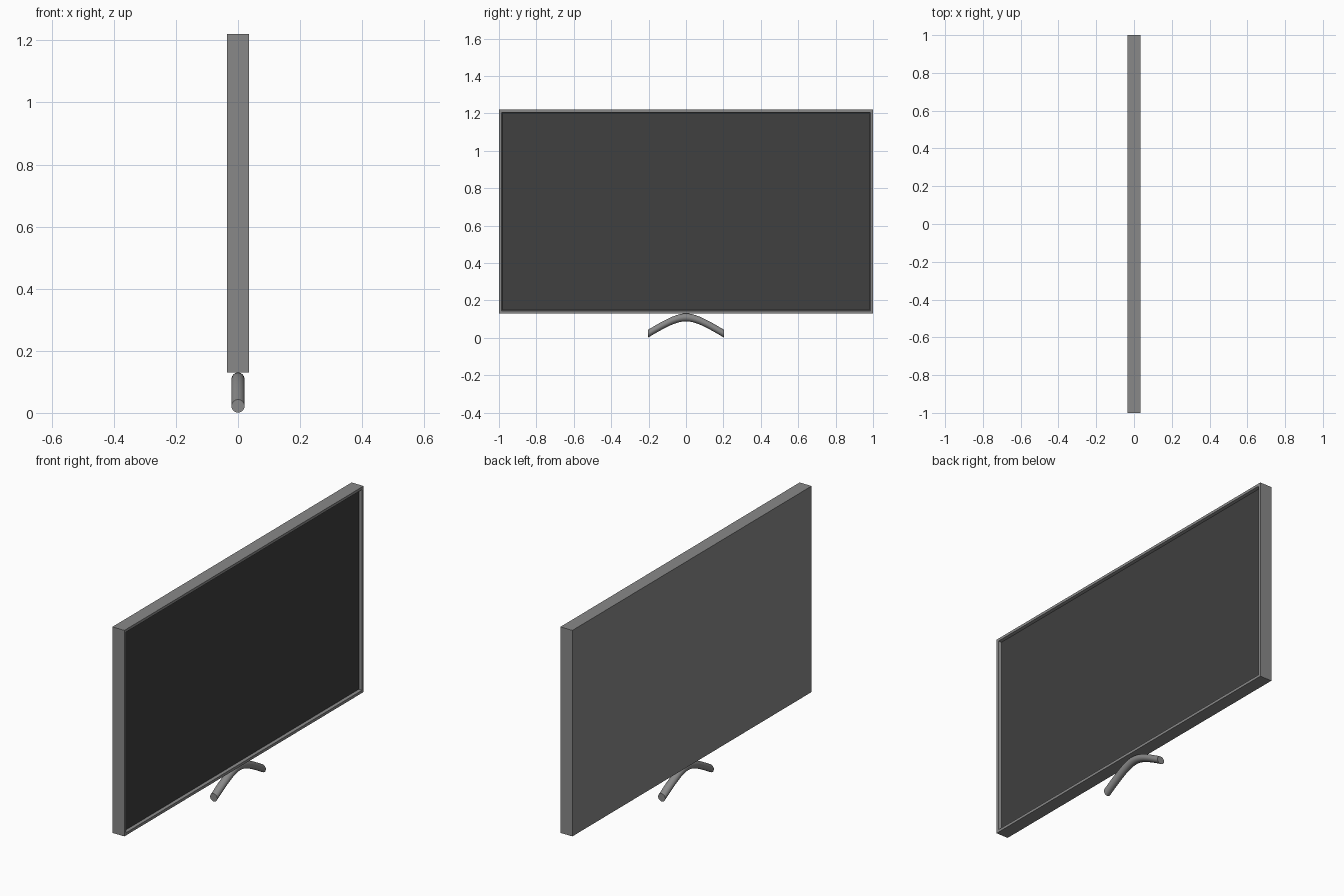
import bpy, bmesh, math

if "Cube" in bpy.data.objects:
    bpy.data.objects.remove(bpy.data.objects["Cube"])


def material(name, rgb):
    m = bpy.data.materials.new(name)
    m.diffuse_color = (*rgb, 1)
    m.use_nodes = True
    m.node_tree.nodes["Principled BSDF"].inputs["Base Color"].default_value = m.diffuse_color
    return m


grey = material("frame grey", (0.25, 0.25, 0.25))
dark = material("screen dark", (0.05, 0.05, 0.05))


def finish(bm, name, mats):
    bmesh.ops.recalc_face_normals(bm, faces=bm.faces)
    me = bpy.data.meshes.new(name)
    bm.to_mesh(me)
    bm.free()
    for m in mats:
        me.materials.append(m)
    ob = bpy.data.objects.new(name, me)
    bpy.context.collection.objects.link(ob)
    return ob


# Panel: a box whose +x face is inset for the bezel and sunk for the screen
X, Z0, Z1 = 0.035, 0.13, 1.22
bm = bmesh.new()
bmesh.ops.create_cube(bm, size=1)
for v in bm.verts:
    v.co.x *= 2 * X
    v.co.y *= 2
    v.co.z = Z0 + (v.co.z + 0.5) * (Z1 - Z0)
front = max(bm.faces, key=lambda f: f.calc_center_median().x)
bmesh.ops.inset_region(bm, faces=[front], thickness=0.02)
bmesh.ops.inset_region(bm, faces=[front], thickness=0.005)
for v in front.verts:
    v.co.x -= 0.015
front.material_index = 1
finish(bm, "screen_panel", [grey, dark])

# Stand: a round bar swept along a shallow arch, ends cut upright
R, SIDES, STEPS, HALF, RISE = 0.021, 24, 24, 0.203, 0.087
K = 0.09  # roundness of the crown


def arch(y):
    drop = (math.hypot(y, K) - K) / (math.hypot(HALF, K) - K)
    return Z0 - R - RISE * drop


bm = bmesh.new()
rings = []
for i in range(STEPS + 1):
    y = HALF * (2 * i / STEPS - 1)
    ring = []
    for j in range(SIDES):
        a = 2 * math.pi * j / SIDES
        ring.append(bm.verts.new((R * math.cos(a), y, arch(y) + R * math.sin(a))))
    rings.append(ring)
for r, s in zip(rings, rings[1:]):
    for j in range(SIDES):
        k = (j + 1) % SIDES
        bm.faces.new((r[j], r[k], s[k], s[j]))
bm.faces.new(rings[0])
bm.faces.new(rings[-1])
stand = finish(bm, "arched_stand", [grey])
bpy.context.view_layer.objects.active = stand
stand.select_set(True)
bpy.ops.object.shade_smooth_by_angle(angle=math.radians(40))
